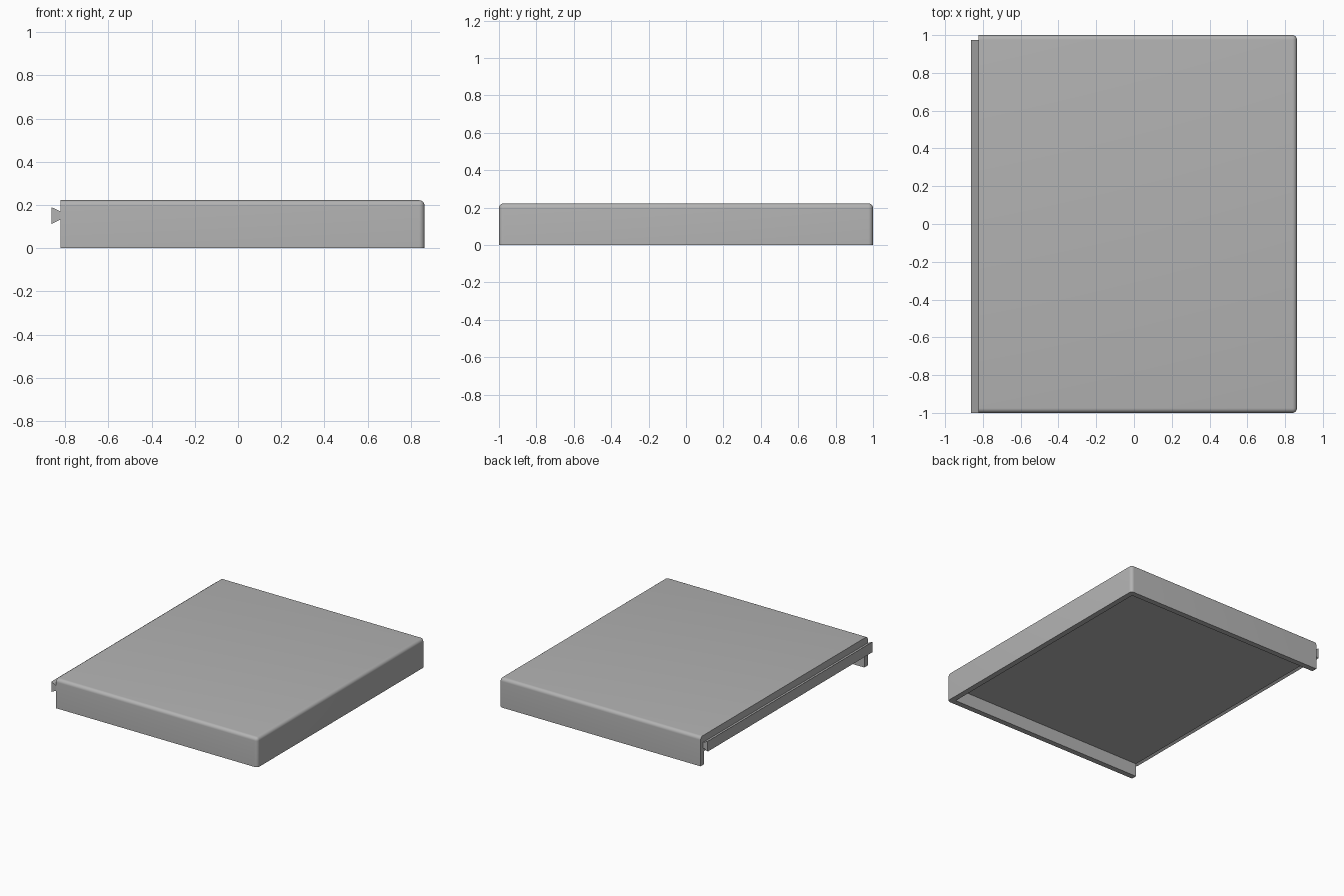
import bpy
import bmesh
from math import radians

cube = bpy.data.objects.get("Cube")
if cube:
    bpy.data.objects.remove(cube)

LEFT, RIGHT, JOINT = 0.863, -0.863, -0.822   # x extents and the rail seam
HALF, TOP, WALL, UNDER = 1.0, 0.222, 0.042, 0.1
ROUND = 0.025

grey = bpy.data.materials.new("plain grey")
grey.use_nodes = True
colour = (0.45, 0.45, 0.45, 1)
grey.diffuse_color = colour
grey.node_tree.nodes["Principled BSDF"].inputs["Base Color"].default_value = colour


def finish(name, bm):
    bmesh.ops.recalc_face_normals(bm, faces=bm.faces)
    mesh = bpy.data.meshes.new(name)
    bm.to_mesh(mesh)
    bm.free()
    mesh.materials.append(grey)
    obj = bpy.data.objects.new(name, mesh)
    bpy.context.collection.objects.link(obj)
    return obj


def box(low, high):
    bm = bmesh.new()
    bmesh.ops.create_cube(bm, size=1)
    for v in bm.verts:
        v.co = [high[i] if v.co[i] > 0 else low[i] for i in range(3)]
    return bm


# Tray body: round the top and upright edges, but not the seam side or the base
bm = box((JOINT, -HALF, 0), (LEFT, HALF, TOP))


def rounded(edge):
    on_seam = all(v.co.x < 0 for v in edge.verts)
    on_base = all(v.co.z < TOP / 2 for v in edge.verts)
    return not (on_seam or on_base)


bmesh.ops.bevel(bm, geom=[e for e in bm.edges if rounded(e)], offset=ROUND,
                segments=6, profile=0.5, affect='EDGES')
body = finish("tray_body", bm)

# Hollow underside, open along the seam side
cutter = finish("underside_cutter", box((JOINT - 0.1, WALL - HALF, -0.1),
                                        (LEFT - WALL, HALF - WALL, UNDER)))
cutter.hide_render = True
cutter.hide_viewport = True
cut = body.modifiers.new("hollow", 'BOOLEAN')
cut.object = cutter
cut.operation = 'DIFFERENCE'
cut.solver = 'EXACT'

# Bake the cut so the helper can go
bpy.context.view_layer.update()
hollowed = bpy.data.meshes.new_from_object(
    body.evaluated_get(bpy.context.evaluated_depsgraph_get()))
body.modifiers.clear()
body.data = hollowed
bpy.data.objects.remove(cutter)

bpy.ops.object.select_all(action='DESELECT')
body.select_set(True)
bpy.context.view_layer.objects.active = body
bpy.ops.object.shade_smooth_by_angle(angle=radians(30))

# Dovetail rail along the seam side, stopping short of the back
bm = bmesh.new()
profile = [(JOINT, 0.132), (RIGHT, 0.112), (RIGHT, 0.19), (JOINT, 0.17)]
end = bm.faces.new([bm.verts.new((x, -HALF, z)) for x, z in profile])
sweep = bmesh.ops.extrude_face_region(bm, geom=[end], use_keep_orig=True)
for v in sweep["geom"]:
    if isinstance(v, bmesh.types.BMVert):
        v.co.y = HALF - 0.027
finish("dovetail_rail", bm)
